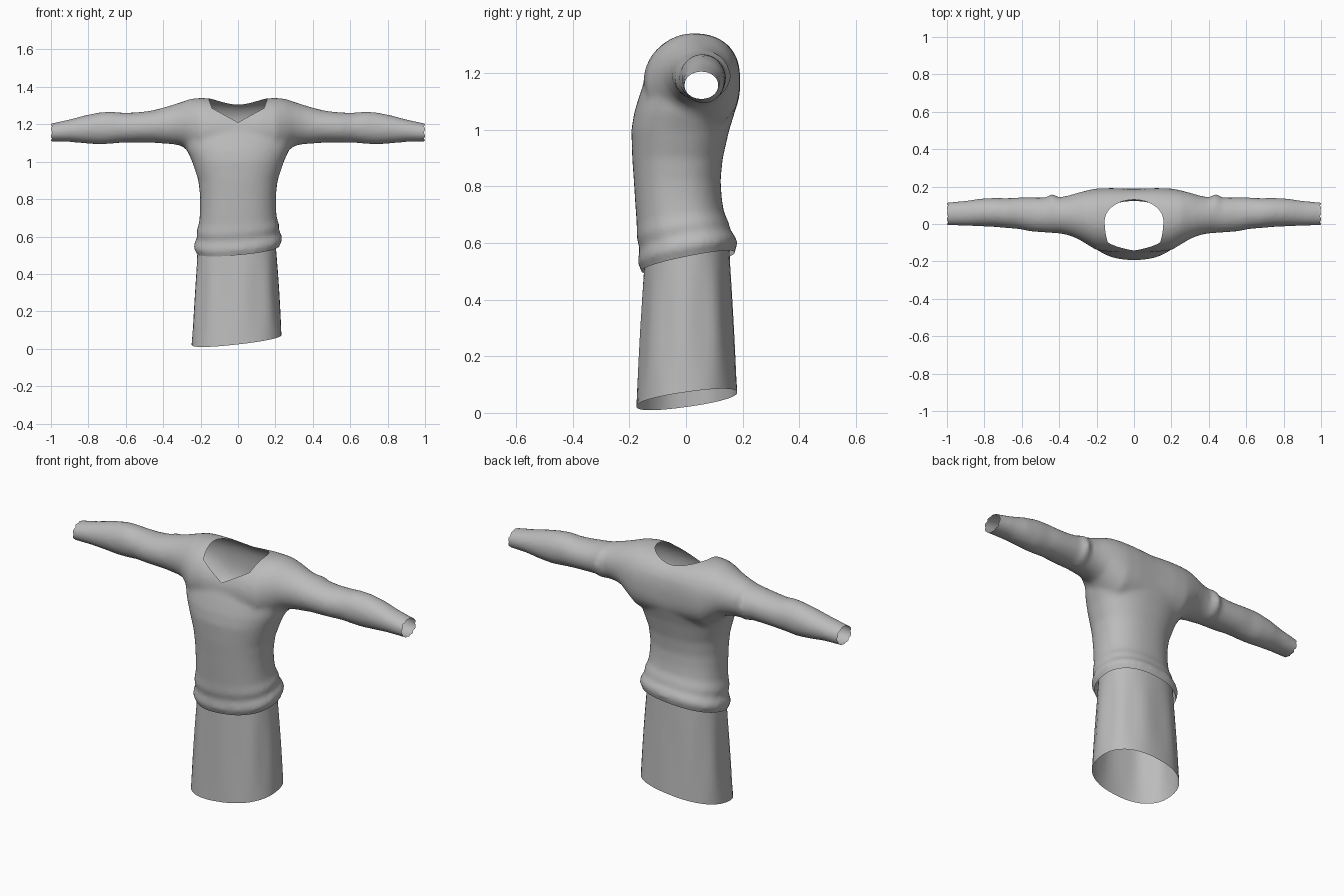
import bpy, bmesh, math
from mathutils import Vector

if "Cube" in bpy.data.objects:
    bpy.data.objects.remove(bpy.data.objects["Cube"])

grey = bpy.data.materials.new("soft_grey")
grey.diffuse_color = (0.5, 0.5, 0.5, 1)
grey.use_nodes = True
grey.node_tree.nodes["Principled BSDF"].inputs["Base Color"].default_value = grey.diffuse_color


def power(v, n):
    return math.copysign(abs(v) ** (2 / n), v)


def loft(bm, rings, cap=True):
    """Skin a list of point rings, optionally closing both ends."""
    rows = [[bm.verts.new(p) for p in ring] for ring in rings]
    n = len(rows[0])
    for a, b in zip(rows, rows[1:]):
        for i in range(n):
            j = (i + 1) % n
            bm.faces.new((a[i], a[j], b[j], b[i]))
    if cap:
        bm.faces.new(rows[0][::-1])
        bm.faces.new(rows[-1])


def to_object(bm, name, slots=1):
    bmesh.ops.recalc_face_normals(bm, faces=bm.faces)
    mesh = bpy.data.meshes.new(name)
    bm.to_mesh(mesh)
    bm.free()
    ob = bpy.data.objects.new(name, mesh)
    bpy.context.collection.objects.link(ob)
    for _ in range(slots):
        mesh.materials.append(grey)
    return ob


def bake(ob):
    """Replace the mesh by its modified result."""
    deps = bpy.context.evaluated_depsgraph_get()
    mesh = bpy.data.meshes.new_from_object(ob.evaluated_get(deps))
    ob.modifiers.clear()
    ob.data = mesh


def hem_tilt(x, y):
    return 0.09 * x + 0.2 * y


SEG = 48
ANGLES = [2 * math.pi * i / SEG for i in range(SEG)]

# Torso: height, half width, front y, back y
TORSO = [(0.50, .215, -.150, .165), (0.535, .222, -.157, .172), (0.56, .238, -.170, .182),
         (0.585, .234, -.168, .176), (0.61, .218, -.163, .158), (0.645, .222, -.174, .152),
         (0.69, .207, -.174, .134), (0.75, .203, -.179, .126), (0.82, .203, -.184, .122),
         (0.90, .212, -.190, .130), (1.00, .245, -.193, .153), (1.06, .272, -.183, .172),
         (1.12, .290, -.165, .184), (1.19, .270, -.140, .190), (1.25, .210, -.090, .170)]

# Sleeves and shoulders: x, bottom z, top z, front y, back y
ARM = [(0, 1.00, 1.325, -.150, .188), (.12, 1.00, 1.337, -.150, .192), (.20, 1.00, 1.341, -.140, .190),
       (.25, 1.04, 1.337, -.110, .180), (.30, 1.085, 1.320, -.080, .167), (.35, 1.094, 1.304, -.060, .152),
       (.40, 1.097, 1.289, -.050, .143), (.44, 1.100, 1.279, -.048, .162), (.47, 1.103, 1.272, -.046, .142),
       (.55, 1.103, 1.263, -.040, .142), (.62, 1.102, 1.262, -.026, .142), (.68, 1.096, 1.268, -.022, .138),
       (.74, 1.092, 1.264, -.016, .140), (.82, 1.098, 1.248, -.012, .136), (.90, 1.106, 1.226, -.010, .124),
       (1.04, 1.108, 1.196, -.006, .112)]

bm = bmesh.new()
rings = []
for z, w, yf, yb in TORSO:
    fade = min(1, max(0, (0.85 - z) / 0.25))
    ring = []
    for a in ANGLES:
        x = w * power(math.cos(a), 2.3)
        y = (yf + yb) / 2 + (yb - yf) / 2 * power(math.sin(a), 2.3)
        ring.append((x, y, z + fade * hem_tilt(x, y)))
    rings.append(ring)
loft(bm, rings)

rings = []
for s, (x, z0, z1, yf, yb) in [(-1, r) for r in ARM[:0:-1]] + [(1, r) for r in ARM]:
    ring = []
    for a in ANGLES:
        c, d = math.cos(a), math.sin(a)
        # the shoulders are fuller at the back than at the front
        n = 2 + 0.8 * max(0, 1 - x / 0.35) if c > 0 else 2
        ring.append((s * x, (yf + yb) / 2 + (yb - yf) / 2 * power(c, n),
                     (z0 + z1) / 2 + (z1 - z0) / 2 * power(d, n)))
    rings.append(ring)
loft(bm, rings)
sweater = to_object(bm, "sweater", 2)

# Blend torso and sleeves into one cloth surface
remesh = sweater.modifiers.new("blend", 'REMESH')
remesh.mode = 'VOXEL'
remesh.voxel_size = 0.012
smooth = sweater.modifiers.new("soften", 'SMOOTH')
smooth.factor = 0.5
smooth.iterations = 8
bake(sweater)
sweater.data.materials.clear()
for _ in range(2):
    sweater.data.materials.append(grey)

# Neck cutter: round at the back, V-shaped floor at the front
bm = bmesh.new()
rings = []
for i in range(33):
    t = math.pi * (i + 0.5) / 33
    x = -0.157 * math.cos(t)
    yb, yf = 0.015 + 0.115 * math.sin(t), 0.015 - 0.25 * math.sin(t)
    z = 1.21 + 0.55 * abs(x)
    rings.append([(x, yf, z), (x, yb, z), (x, yb, 1.5), (x, yf, 1.5)])
loft(bm, rings)
for f in bm.faces:
    f.material_index = 1
cutter = to_object(bm, "neck_cutter", 2)
cutter.hide_render = True
cutter.hide_viewport = False
cut = sweater.modifiers.new("neck", 'BOOLEAN')
cut.operation = 'DIFFERENCE'
cut.solver = 'EXACT'
cut.object = cutter
bake(sweater)
bpy.data.objects.remove(cutter)

# Open the neck, cuffs and hem
bm = bmesh.new()
bm.from_mesh(sweater.data)
bmesh.ops.delete(bm, geom=[f for f in bm.faces if f.material_index == 1], context='FACES')
for co, no in [((0.992, 0, 0), (1, 0, 0)), ((-0.992, 0, 0), (-1, 0, 0)),
               ((0, 0, 0.532), (0.09, 0.2, -1))]:
    bmesh.ops.bisect_plane(bm, geom=bm.verts[:] + bm.edges[:] + bm.faces[:], dist=1e-5,
                           plane_co=co, plane_no=Vector(no).normalized(), clear_outer=True)
# uneven cuff edges
for v in bm.verts:
    if abs(v.co.x) > 0.99 and v.is_boundary:
        a = math.atan2(v.co.z - 1.155, v.co.y - 0.055)
        v.co.x += math.copysign(0.008 * math.sin(5 * a), v.co.x)
bm.to_mesh(sweater.data)
bm.free()
sweater.data.materials.clear()
sweater.data.materials.append(grey)

# Skirt: open tapered tube with shallow folds and a slanted lower edge
bm = bmesh.new()
rings = []
for k in range(13):
    t = k / 12
    ring = []
    for a in ANGLES:
        fold = 1 + 0.018 * math.cos(9 * a + 0.6) * math.sin(math.pi * min(1, t * 1.1))
        x = -0.008 + (0.240 - 0.034 * t) * power(math.cos(a), 2.3) * fold
        y = 0.003 + (0.178 - 0.030 * t) * power(math.sin(a), 2.3) * fold
        low = max(0, 0.048 + 0.11 * x + 0.14 * y)
        high = 0.59 + hem_tilt(x, y)
        ring.append((x, y, low + (high - low) * t))
    rings.append(ring)
loft(bm, rings, cap=False)
skirt = to_object(bm, "skirt")

# Smooth shading
bpy.ops.object.select_all(action='DESELECT')
for ob in (sweater, skirt):
    ob.select_set(True)
bpy.context.view_layer.objects.active = sweater
bpy.ops.object.shade_smooth_by_angle(angle=math.radians(50))
